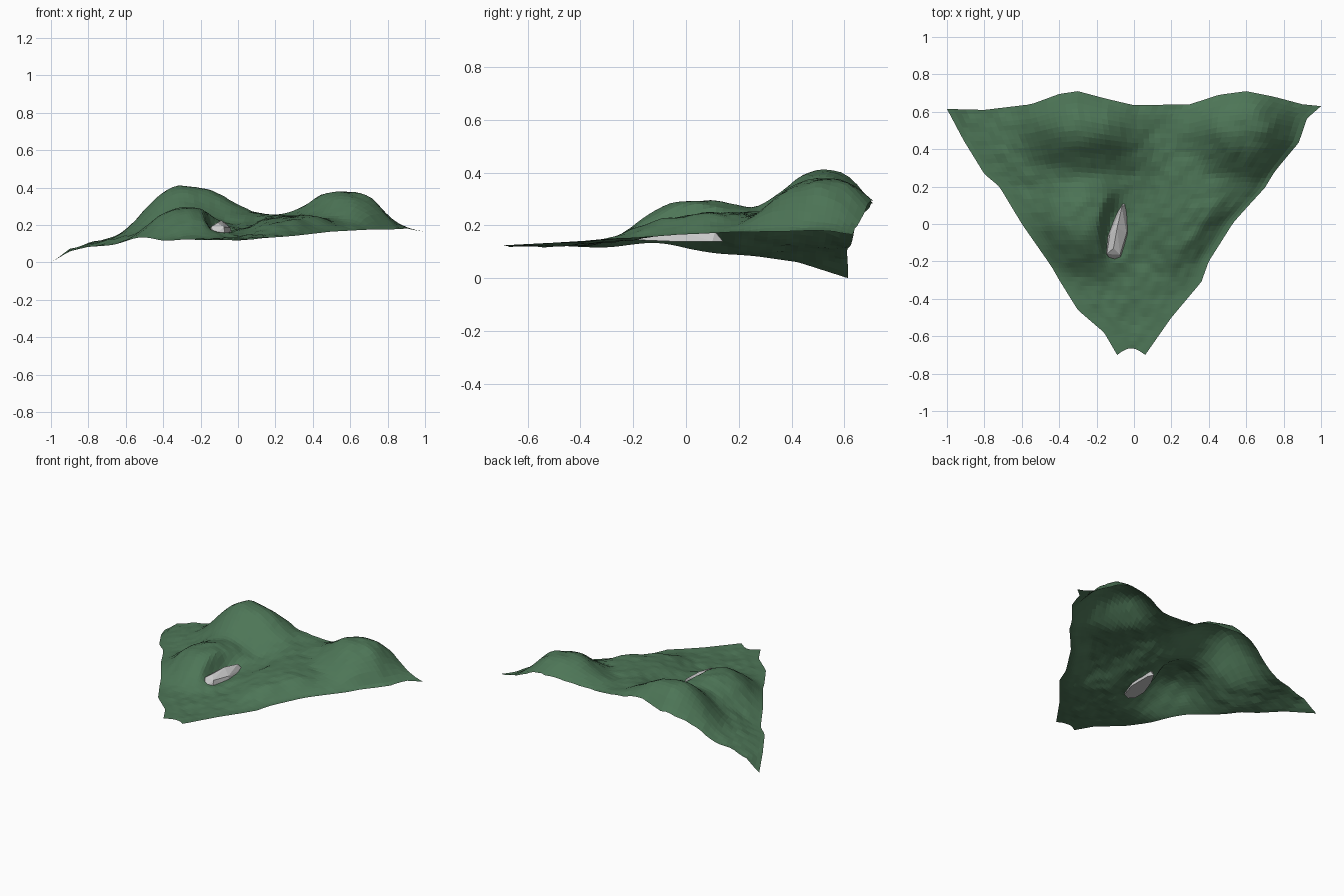
import bpy, bmesh, math
from mathutils import Vector, noise

if "Cube" in bpy.data.objects:
    bpy.data.objects.remove(bpy.data.objects["Cube"])


def interp(table, t):
    if t <= table[0][0]:
        return table[0][1]
    for (a, va), (b, vb) in zip(table, table[1:]):
        if t <= b:
            return va + (vb - va) * (t - a) / (b - a)
    return table[-1][1]


def mound(x, y, cx, cy, left, right, front, back, power=2.3):
    dx = (x - cx) / (left if x < cx else right)
    dy = (y - cy) / (front if y < cy else back)
    return math.exp(-(math.hypot(dx, dy) ** power))


def step(a, b, t):
    t = max(0, min(1, (t - a) / (b - a)))
    return t * t * (3 - 2 * t)


# plan outline: (y, x) for the two sides, (x, y) for front and back
LEFT = [(-.70, -.09), (-.58, -.16), (-.46, -.30), (-.30, -.40), (-.23, -.44), (0, -.60),
        (.20, -.72), (.27, -.80), (.45, -.91), (.62, -1)]
RIGHT = [(-.70, .06), (-.50, .20), (-.31, .36), (-.20, .40), (0, .53), (.18, .70),
         (.26, .75), (.42, .88), (.55, .925), (.62, 1)]
BACK = [(-1, .615), (-.8, .61), (-.55, .64), (-.4, .695), (-.3, .71), (-.15, .67), (0, .635),
        (.3, .64), (.45, .69), (.6, .71), (.75, .68), (.9, .64), (1, .63)]
BASE = [(-1, 0), (-.9, .06), (-.8, .083), (-.6, .095), (-.3, .122), (0, .12),
        (.3, .142), (.5, .165), (.7, .175), (.9, .175), (1, .165)]


def height(x, y):
    gap_l, gap_r = x - interp(LEFT, y), interp(RIGHT, y) - x
    rise = step(0, .2, gap_r)
    z = interp(BASE, x)
    # gentle dish up from the tip to the middle
    z += .025 * step(-.6, -.1, y) * rise * step(0, .25, gap_l)
    # far hills and the saddle between them
    far = .262 * mound(x, y, -.31, .53, .24, .29, .25, .21)
    far += .172 * mound(x, y, .59, .53, .23, .21, .24, .21, 2.8)
    far += .088 * mound(x, y, .14, .5, .3, .34, .30, .5, 3)
    # low right shelf and the near knoll
    far += .07 * mound(x, y, .26, .06, .22, .30, .27, .24, 3.5) * rise
    far += .142 * mound(x, y, -.26, .03, .27, .22, .23, .22, 3)
    z += far * (step(0, .1, gap_r) * (1 - step(.35, .55, y)) + step(.35, .55, y))
    # cut trough where the rock lies
    z += (min(z, .158) - z) * mound(x, y, -.08, -.06, .09, .075, .19, .19, 5)
    rim = step(0, .12, min(gap_l, gap_r))
    z += (.010 * noise.noise(Vector((x * 7, y * 7, 2)))
          + .007 * noise.noise(Vector((x * 17, y * 17, 5)))) * rim
    return max(0, z)


# terrain sheet
N, M = 60, 54
bm = bmesh.new()
rows = []
for j in range(M + 1):
    v = j / M
    yr = -.70 + 1.32 * v
    row = []
    for i in range(N + 1):
        u = i / N
        x0, x1 = interp(LEFT, yr), interp(RIGHT, yr)
        x = x0 + (x1 - x0) * u
        y = yr + (interp(BACK, x) - .62) * v ** 4
        y += .035 * math.sin(math.pi * u) * (1 - v) ** 8      # notched front tip
        row.append(bm.verts.new((x, y, height(x, y))))
    rows.append(row)
for a, b in zip(rows, rows[1:]):
    for i in range(N):
        bm.faces.new((a[i], a[i + 1], b[i + 1], b[i]))
me = bpy.data.meshes.new("terrain")
bm.to_mesh(me)
bm.free()
terrain = bpy.data.objects.new("terrain", me)
bpy.context.collection.objects.link(terrain)
mat = bpy.data.materials.new("grass_green")
mat.diffuse_color = (.075, .18, .095, 1)
mat.use_nodes = True
mat.node_tree.nodes["Principled BSDF"].inputs["Base Color"].default_value = mat.diffuse_color
me.materials.append(mat)

# faceted boulder: hull of a flat base and a narrow ridge
bm = bmesh.new()
for p in [(-.15, -.17, .145), (-.12, -.20, .145), (-.07, -.18, .145), (-.03, -.06, .14),
          (-.03, .10, .14), (-.05, .14, .14), (-.10, .05, .14), (-.15, -.08, .145),
          (-.145, -.16, .19), (-.075, -.165, .19), (-.04, -.05, .185), (-.13, -.06, .20),
          (-.11, -.13, .212), (-.09, -.02, .225), (-.065, .09, .21), (-.045, .11, .175)]:
    bm.verts.new(p)
bmesh.ops.convex_hull(bm, input=bm.verts)
me = bpy.data.meshes.new("rock")
bm.to_mesh(me)
bm.free()
bpy.context.collection.objects.link(bpy.data.objects.new("rock", me))
